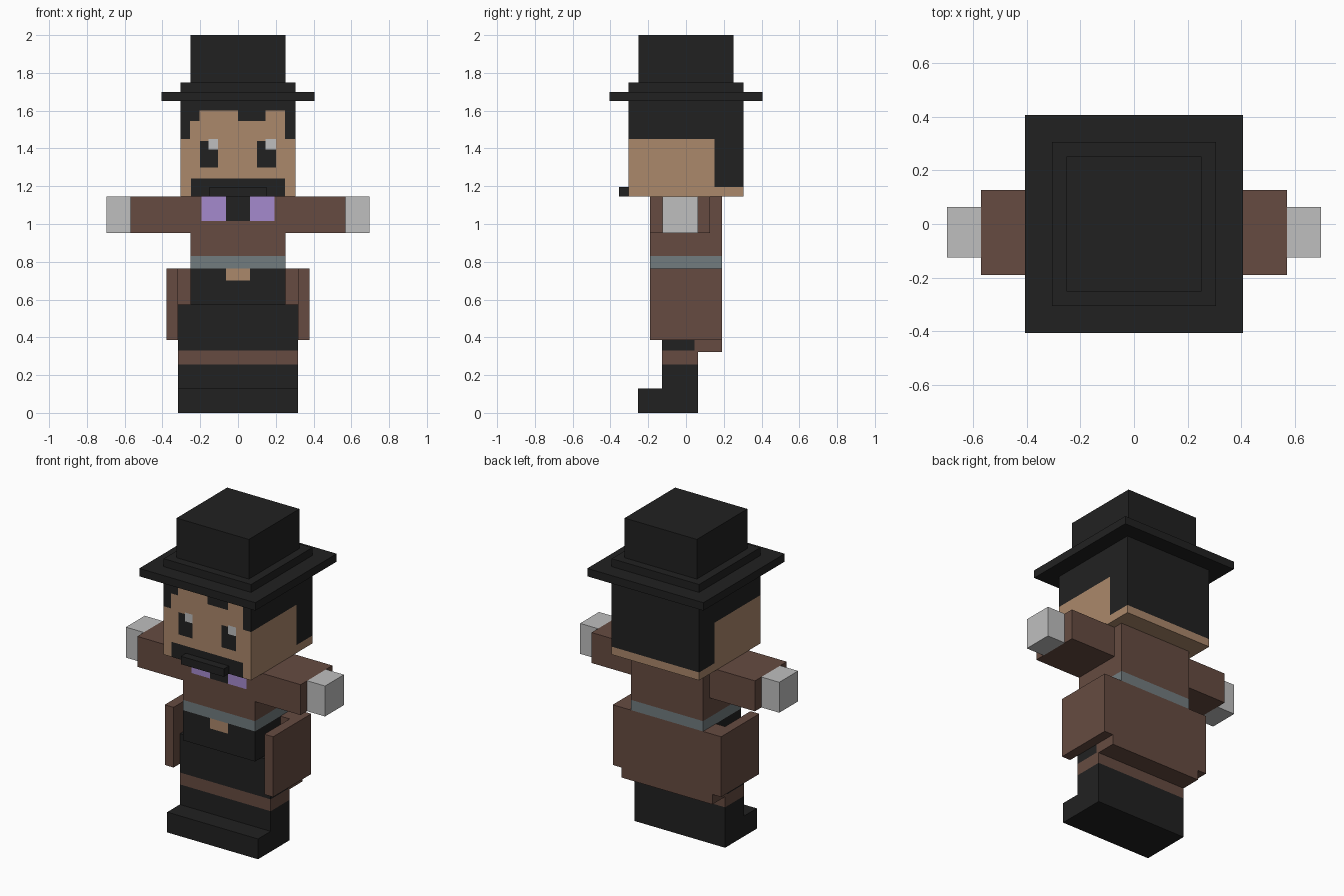
import bpy, bmesh
from mathutils import Vector

if "Cube" in bpy.data.objects:
    bpy.data.objects.remove(bpy.data.objects["Cube"])

COLOURS = {
    "black": (33, 33, 33), "brown": (102, 75, 65), "skin": (171, 136, 107),
    "purple": (165, 138, 206), "slate": (114, 124, 127), "light_grey": (191, 191, 191),
}


def linear(c):
    c /= 255
    return c / 12.92 if c <= 0.04045 else ((c + 0.055) / 1.055) ** 2.4


MATS = {}
for name, rgb in COLOURS.items():
    MATS[name] = bpy.data.materials.new(name)
    MATS[name].diffuse_color = (*[linear(c) for c in rgb], 1)
NAMES = list(COLOURS)


def box(name, x, y, z, paint, cuts=((), (), ())):
    """Box from ranges; cut by axis planes and painted by a rule(centre, normal)."""
    bm = bmesh.new()
    bmesh.ops.create_cube(bm, size=1)
    for v in bm.verts:
        v.co = [lo + (hi - lo) * (c + 0.5) for c, (lo, hi) in zip(v.co, (x, y, z))]
    for axis in range(3):
        normal = Vector([float(i == axis) for i in range(3)])
        for c in cuts[axis]:
            bmesh.ops.bisect_plane(bm, geom=bm.verts[:] + bm.edges[:] + bm.faces[:],
                                   plane_co=normal * c, plane_no=normal, dist=1e-5)
    bm.normal_update()
    for f in bm.faces:
        col = paint if isinstance(paint, str) else paint(f.calc_center_median(), f.normal)
        f.material_index = NAMES.index(col)
    mesh = bpy.data.meshes.new(name)
    bm.to_mesh(mesh)
    bm.free()
    for n in NAMES:
        mesh.materials.append(MATS[n])
    obj = bpy.data.objects.new(name, mesh)
    bpy.context.collection.objects.link(obj)
    return obj


def pair(name, x, y, z, paint):
    """Left and right copies of a box."""
    box("right_" + name, x, y, z, paint)
    box("left_" + name, (-x[1], -x[0]), y, z, paint)


# Painted regions of the face: x range, z range, colour (first match wins)
FACE = [
    ((-0.155, -0.105), (1.395, 1.45), "light_grey"),
    ((0.145, 0.2), (1.395, 1.45), "light_grey"),
    ((-0.2, -0.105), (1.3, 1.44), "black"),
    ((0.1, 0.2), (1.3, 1.44), "black"),
    ((-0.25, 0.25), (1.1, 1.24), "black"),
    ((-0.4, 0.4), (1.1, 1.45), "skin"),
    ((-0.255, 0.25), (1.45, 1.545), "skin"),
    ((-0.205, 0.0), (1.545, 1.6), "skin"),
    ((0.145, 0.25), (1.545, 1.6), "skin"),
]


def head_paint(c, n):
    if n.y < -0.5:
        return next((col for x, z, col in FACE
                     if x[0] < c.x < x[1] and z[0] < c.z < z[1]), "black")
    if n.z < -0.5 or c.z < 1.195 or (abs(n.x) > 0.5 and c.z < 1.45 and c.y < 0.15):
        return "skin"
    return "black"


def torso_paint(c, n):
    if c.z < 0.83 and abs(n.z) < 0.5:
        return "slate"
    if n.y < -0.5 and c.z > 1.015 and abs(c.x) < 0.193:
        return "black" if abs(c.x) < 0.063 else "purple"
    return "brown"


def waist_paint(c, n):
    return "skin" if n.y < -0.5 and abs(c.x) < 0.063 and c.z > 0.7 else "black"


def leg_paint(c, n):
    if abs(n.z) > 0.5 or c.z < 0.255:
        return "black"
    return "brown" if c.z < 0.33 or n.y > 0.5 or (abs(n.x) > 0.5 and c.y > 0.045) else "black"


# Head with hair, eyes and painted moustache
box("head", (-0.305, 0.305), (-0.305, 0.305), (1.145, 1.66), head_paint,
    (sorted({v for x, _, _ in FACE for v in x}), (0.15,),
     sorted({v for _, z, _ in FACE for v in z} | {1.195})))
box("moustache", (-0.15, 0.15), (-0.355, -0.3), (1.145, 1.195), "black")

# Top hat
box("hat_brim", (-0.405, 0.405), (-0.405, 0.405), (1.65, 1.7), "black")
box("hat_band", (-0.305, 0.305), (-0.305, 0.305), (1.7, 1.75), "black")
box("hat_crown", (-0.252, 0.252), (-0.252, 0.252), (1.75, 2.0), "black")

# Body with collar and belt, then the waist with its buckle
box("torso", (-0.252, 0.252), (-0.19, 0.19), (0.765, 1.145), torso_paint,
    ((-0.193, -0.063, 0.063, 0.193), (), (0.83, 1.015)))
box("waist", (-0.252, 0.252), (-0.19, 0.07), (0.575, 0.765), waist_paint,
    ((-0.063, 0.063), (), (0.7,)))

# Arms and hands
pair("arm", (0.252, 0.57), (-0.19, 0.127), (0.953, 1.145), "brown")
pair("hand", (0.57, 0.695), (-0.125, 0.063), (0.953, 1.145), "light_grey")

# Coat skirt
box("coat_back", (-0.317, 0.317), (0.063, 0.19), (0.322, 0.765), "brown")
pair("coat_side", (0.317, 0.378), (-0.19, 0.19), (0.385, 0.765), "brown")

# Legs and shoes
box("legs", (-0.317, 0.317), (-0.127, 0.063), (0.0, 0.575), leg_paint,
    ((), (0.045,), (0.255, 0.33)))
box("shoe_toes", (-0.317, 0.317), (-0.253, -0.127), (0.0, 0.128), "black")

for m in bpy.data.materials:
    if m.users and not m.is_grease_pencil:
        m.use_nodes = True
        m.node_tree.nodes["Principled BSDF"].inputs["Base Color"].default_value = m.diffuse_color
